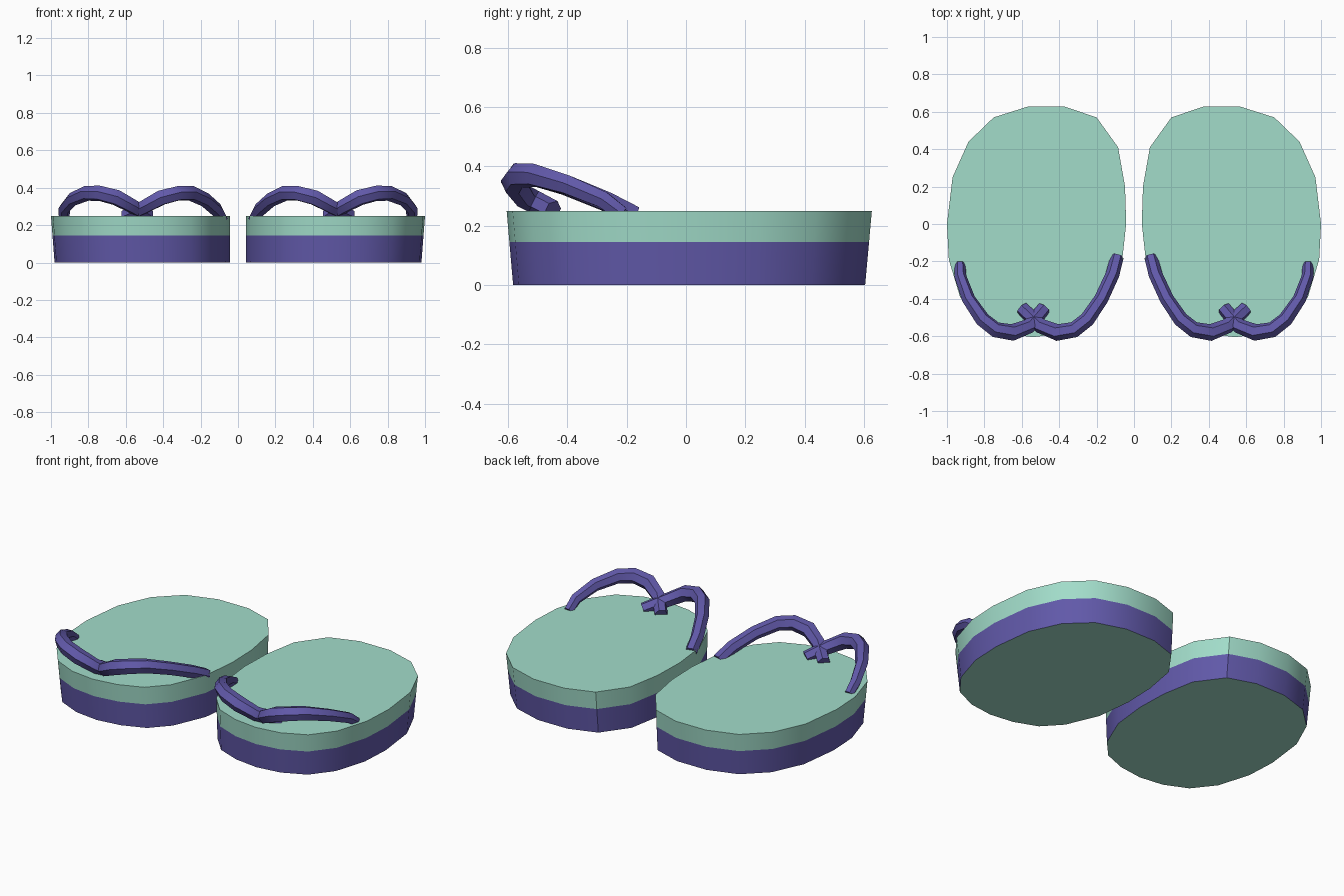
import bpy, bmesh

if "Cube" in bpy.data.objects:
    bpy.data.objects.remove(bpy.data.objects["Cube"])

def material(name, rgb):
    m = bpy.data.materials.new(name)
    m.diffuse_color = (*rgb, 1)
    m.use_nodes = True
    m.node_tree.nodes["Principled BSDF"].inputs["Base Color"].default_value = m.diffuse_color
    return m

TEAL = material("teal", (0.36, 0.72, 0.59))
PURPLE = material("purple", (0.12, 0.10, 0.40))

# Sole outline seen from above, clockwise from the heel
OUTLINE = [(.37, .627), (.57, .627), (.75, .57), (.885, .44), (.97, .25), (1.0, 0),
           (.99, -.19), (.93, -.39), (.83, -.52), (.69, -.585), (.54, -.605),
           (.39, -.585), (.25, -.53), (.15, -.42), (.066, -.22), (.042, 0),
           (.048, .2), (.085, .41), (.20, .57)]


def smooth(ob):
    bpy.ops.object.select_all(action='DESELECT')
    ob.select_set(True)
    bpy.context.view_layer.objects.active = ob
    bpy.ops.object.shade_smooth_by_angle(angle=0.6)


def make_object(name, bm, mats):
    bmesh.ops.recalc_face_normals(bm, faces=bm.faces)
    me = bpy.data.meshes.new(name)
    bm.to_mesh(me)
    bm.free()
    for m in mats:
        me.materials.append(m)
    ob = bpy.data.objects.new(name, me)
    bpy.context.collection.objects.link(ob)
    smooth(ob)
    return ob


def sole(name, side):
    # Two bands: purple base and teal top layer, tapering toward the ground
    bm = bmesh.new()
    rings = []
    for z in (0, 0.145, 0.25):
        t = 1 - z / 0.25
        rings.append([bm.verts.new((side * (.04 + (x - .04) * (1 - .02 * t)),
                                    y * (1 - .036 * t), z)) for x, y in OUTLINE])
    n = len(OUTLINE)
    for k in range(2):
        for i in range(n):
            j = (i + 1) % n
            f = bm.faces.new((rings[k][i], rings[k][j], rings[k + 1][j], rings[k + 1][i]))
            f.material_index = 1 - k
    bm.faces.new(rings[0])
    bm.faces.new(rings[2])
    return make_object(name, bm, [TEAL, PURPLE])


def strap(name, path, side):
    # Six-sided tube along a path of (x, y, z, radius)
    cu = bpy.data.curves.new(name, 'CURVE')
    cu.dimensions = '3D'
    cu.bevel_depth = 1
    cu.bevel_resolution = 1
    cu.use_fill_caps = True
    sp = cu.splines.new('POLY')
    sp.points.add(len(path) - 1)
    for p, (x, y, z, r) in zip(sp.points, path):
        p.co = (side * x, y, z, 1)
        p.radius = r
    tmp = bpy.data.objects.new(name + "_path", cu)
    bpy.context.collection.objects.link(tmp)
    bpy.context.view_layer.update()
    me = tmp.evaluated_get(bpy.context.evaluated_depsgraph_get()).to_mesh()
    bm = bmesh.new()
    bm.from_mesh(me)
    tmp.to_mesh_clear()
    bpy.data.objects.remove(tmp)
    for f in bm.faces:
        f.material_index = 0
    return make_object(name, bm, [PURPLE])


# Strap centre lines; both dive into the sole at the toe post
INNER = [(.09, -.175, .235, .035), (.115, -.27, .282, .037), (.175, -.40, .335, .038),
         (.25, -.51, .37, .041), (.32, -.565, .37, .043), (.41, -.58, .347, .045),
         (.50, -.545, .298, .04), (.60, -.45, .25, .037)]
OUTER = [(.93, -.215, .24, .028), (.928, -.28, .288, .032), (.885, -.40, .338, .036),
         (.81, -.51, .37, .041), (.74, -.565, .37, .043), (.65, -.58, .347, .045),
         (.56, -.545, .298, .04), (.48, -.45, .25, .037)]

for label, side in (("right", 1), ("left", -1)):
    sole(label + "_sole", side)
    strap(label + "_inner_strap", INNER, side)
    strap(label + "_outer_strap", OUTER, side)
